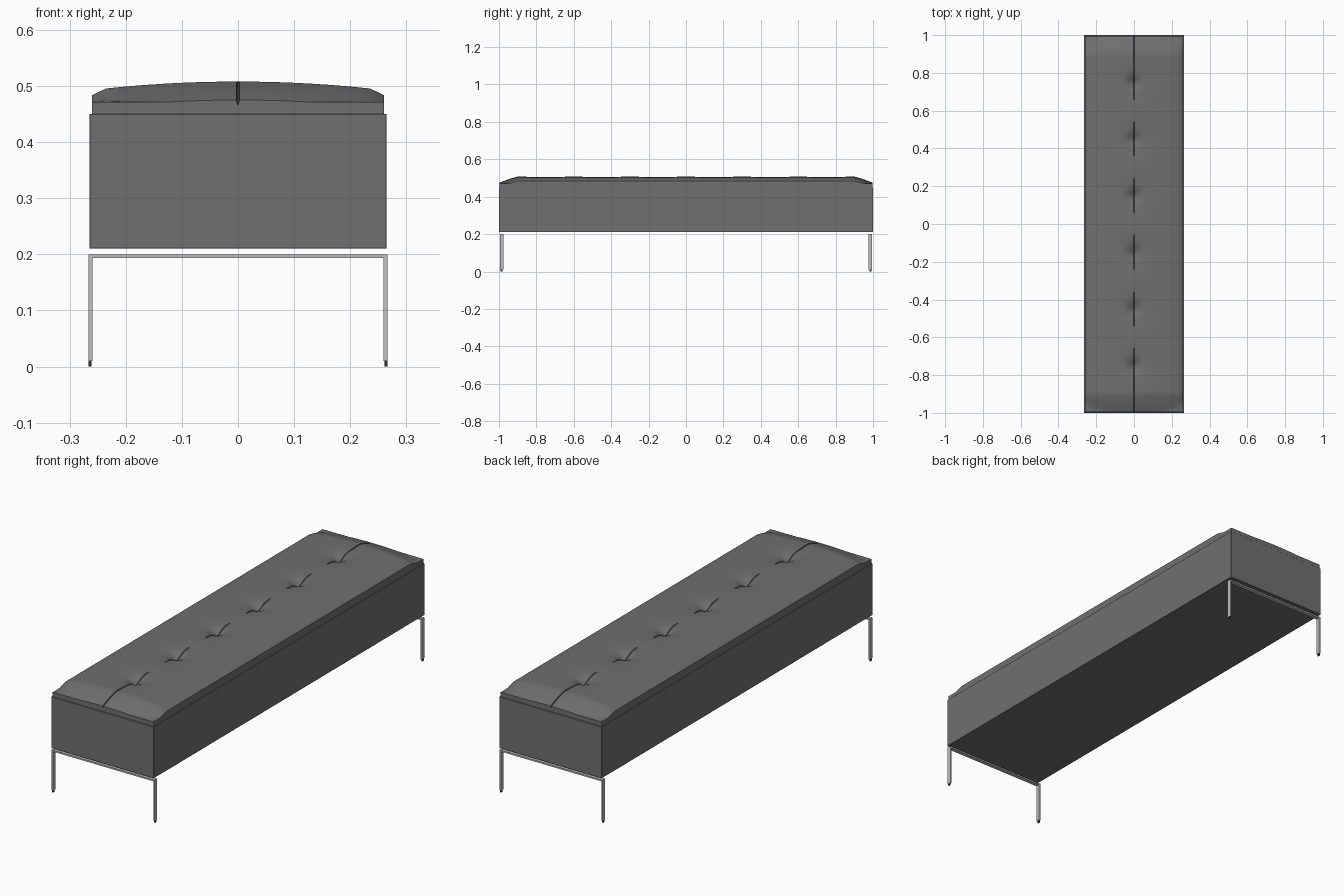
import bpy, bmesh, math

if "Cube" in bpy.data.objects:
    bpy.data.objects.remove(bpy.data.objects["Cube"])


def material(name, c):
    m = bpy.data.materials.new(name)
    m.diffuse_color = (c[0], c[1], c[2], 1)
    m.use_nodes = True
    m.node_tree.nodes["Principled BSDF"].inputs["Base Color"].default_value = m.diffuse_color
    return m


fabric = material("charcoal fabric", (0.16, 0.16, 0.16))
steel = material("polished steel", (0.52, 0.52, 0.52))
rubber = material("black rubber", (0.03, 0.03, 0.03))


def finish(name, bm, mat):
    bmesh.ops.recalc_face_normals(bm, faces=bm.faces)
    me = bpy.data.meshes.new(name)
    bm.to_mesh(me)
    bm.free()
    ob = bpy.data.objects.new(name, me)
    bpy.context.collection.objects.link(ob)
    me.materials.append(mat)
    return ob


def box(name, lo, hi, mat, bevel=0.0):
    bm = bmesh.new()
    bmesh.ops.create_cube(bm, size=1)
    for v in bm.verts:
        v.co = [(a + b) / 2 + c * (b - a) for a, b, c in zip(lo, hi, v.co)]
    if bevel:
        bmesh.ops.bevel(bm, geom=bm.edges[:], offset=bevel, segments=1, affect='EDGES')
    return finish(name, bm, mat)


# Upholstered base block
box("base", (-0.265, -1, 0.21), (0.265, 1, 0.45), fabric, 0.001)

# Tufted cushion: domed grid with a row of pinched pits and a centre seam
HX, HY = 0.26, 0.996
tufts = [-0.75 + 0.3 * i for i in range(6)]


def height(x, y):
    z = 0.508 - 0.013 * (abs(x) / 0.24) ** 2
    z -= 0.009 * max(0, (abs(x) - 0.235) / 0.025)
    e = max(0, (abs(y) - 0.9) / (HY - 0.9))
    z -= e * (0.025 + 0.008 * e)
    z = max(z, 0.471)
    d = min(math.hypot(x, (y - t) * 0.9) for t in tufts)
    z -= 0.008 * math.exp(-(d / 0.07) ** 2) + 0.024 * max(0, 1 - d / 0.05) ** 1.5
    if abs(x) < 0.002:
        near = min(abs(y - t) for t in tufts)
        if near < 0.08:
            z -= 0.006
        elif abs(y) > 0.8:
            z -= 0.010
    return z


half = [0.003, 0.015, 0.03, 0.045, 0.065, 0.09, 0.125, 0.165, 0.205, 0.235, 0.25, HX]
xs = [-x for x in reversed(half)] + [0] + half
ys = [-HY] + [-0.99 + 0.015 * i for i in range(133)] + [HY]
bm = bmesh.new()
top = [[bm.verts.new((x, y, height(x, y))) for y in ys] for x in xs]
for a, b in zip(top, top[1:]):
    for j in range(len(ys) - 1):
        bm.faces.new((a[j], b[j], b[j + 1], a[j + 1]))
# side band of the cushion
rim = [e for e in bm.edges if e.is_boundary]
ext = bmesh.ops.extrude_edge_only(bm, edges=rim)
for g in ext["geom"]:
    if isinstance(g, bmesh.types.BMVert):
        g.co.z = 0.449
cushion = finish("cushion", bm, fabric)
bpy.context.view_layer.objects.active = cushion
cushion.select_set(True)
bpy.ops.object.shade_smooth_by_angle(angle=math.radians(35))

# Flat steel leg frames at both ends, with small glides
for end, s in (("front", -1), ("back", 1)):
    y0, y1 = sorted((s * 0.995, s * 0.976))
    outer, t, zt, zb = 0.266, 0.007, 0.2, 0.01
    prof = [(-outer, zb), (-outer, zt), (outer, zt), (outer, zb),
            (outer - t, zb), (outer - t, zt - t), (-outer + t, zt - t), (-outer + t, zb)]
    bm = bmesh.new()
    f = bm.faces.new([bm.verts.new((x, y0, z)) for x, z in prof])
    ext = bmesh.ops.extrude_face_region(bm, geom=[f])
    for g in ext["geom"]:
        if isinstance(g, bmesh.types.BMVert):
            g.co.y = y1
    bm.normal_update()
    finish(end + "_leg_frame", bm, steel)
    for side, k in (("left", -1), ("right", 1)):
        x0, x1 = sorted((k * 0.266, k * 0.261))
        box(f"{end}_{side}_glide", (x0, y0 + 0.004, 0), (x1, y1 - 0.004, 0.0101), rubber)
